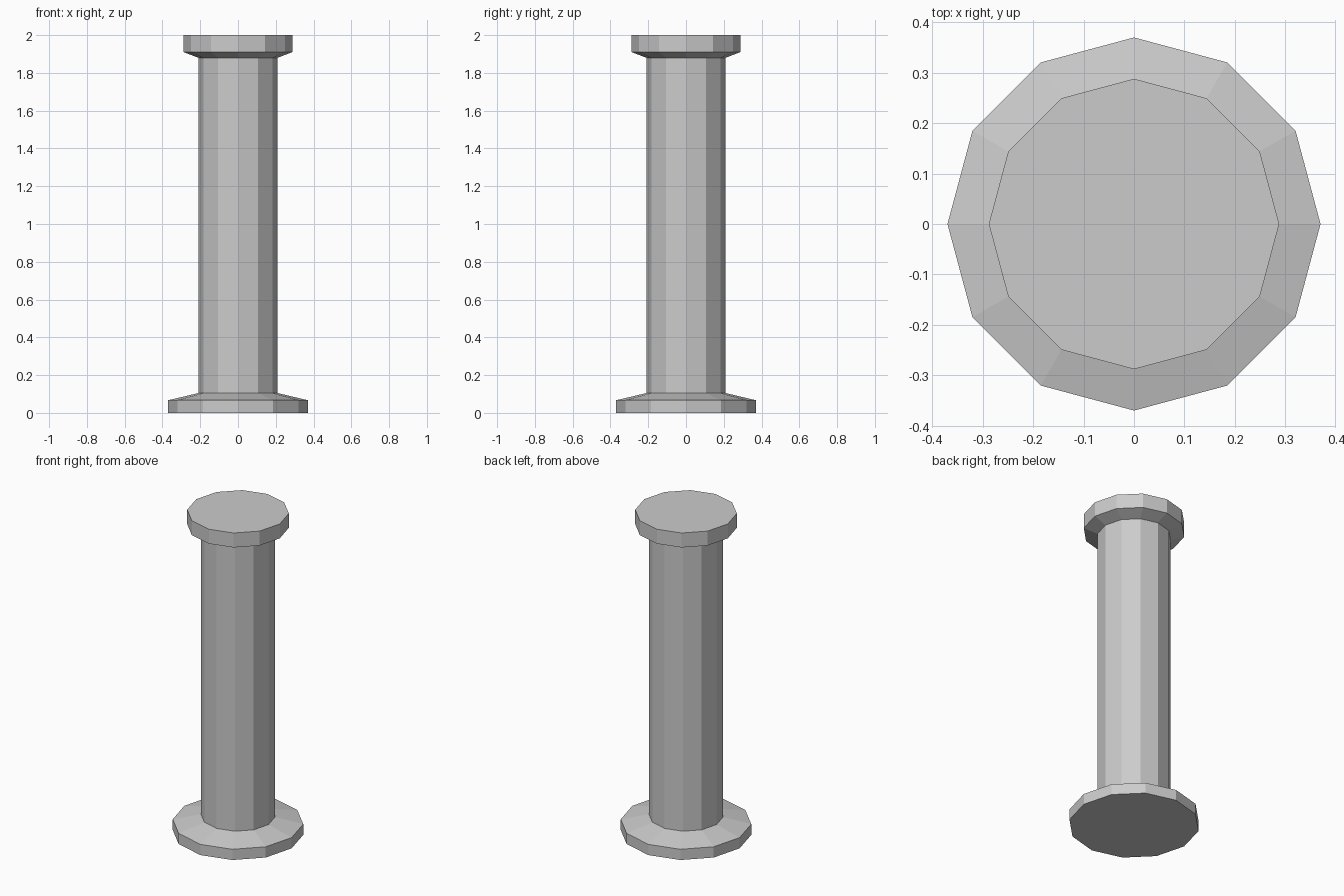
import bpy, bmesh
from math import cos, sin, pi

if "Cube" in bpy.data.objects:
    bpy.data.objects.remove(bpy.data.objects["Cube"])

SIDES = 12
SHAFT_R = 0.21


def turned(name, profile, close_bottom=False, close_top=False):
    """Sweep a (radius, height) profile, listed bottom to top, into a 12-sided part."""
    bm = bmesh.new()
    rings = [[bm.verts.new((r * cos(2 * pi * i / SIDES), r * sin(2 * pi * i / SIDES), z))
              for i in range(SIDES)] for r, z in profile]
    for low, high in zip(rings, rings[1:]):
        for i in range(SIDES):
            j = (i + 1) % SIDES
            bm.faces.new((low[i], low[j], high[j], high[i]))
    if close_bottom:
        bm.faces.new(rings[0][::-1])
    if close_top:
        bm.faces.new(rings[-1])
    mesh = bpy.data.meshes.new(name)
    bm.to_mesh(mesh)
    bm.free()
    obj = bpy.data.objects.new(name, mesh)
    bpy.context.collection.objects.link(obj)
    return obj


# Wide foot with a sloped upper face
turned("base", [(0.37, 0), (0.37, 0.067), (SHAFT_R, 0.105)], close_bottom=True)

# Straight shaft, meeting the base and capital edge to edge
turned("shaft", [(SHAFT_R, 0.105), (SHAFT_R, 1.88)])

# Capital with a sloped underside
turned("capital", [(SHAFT_R, 1.88), (0.288, 1.91), (0.288, 2.0)], close_top=True)
